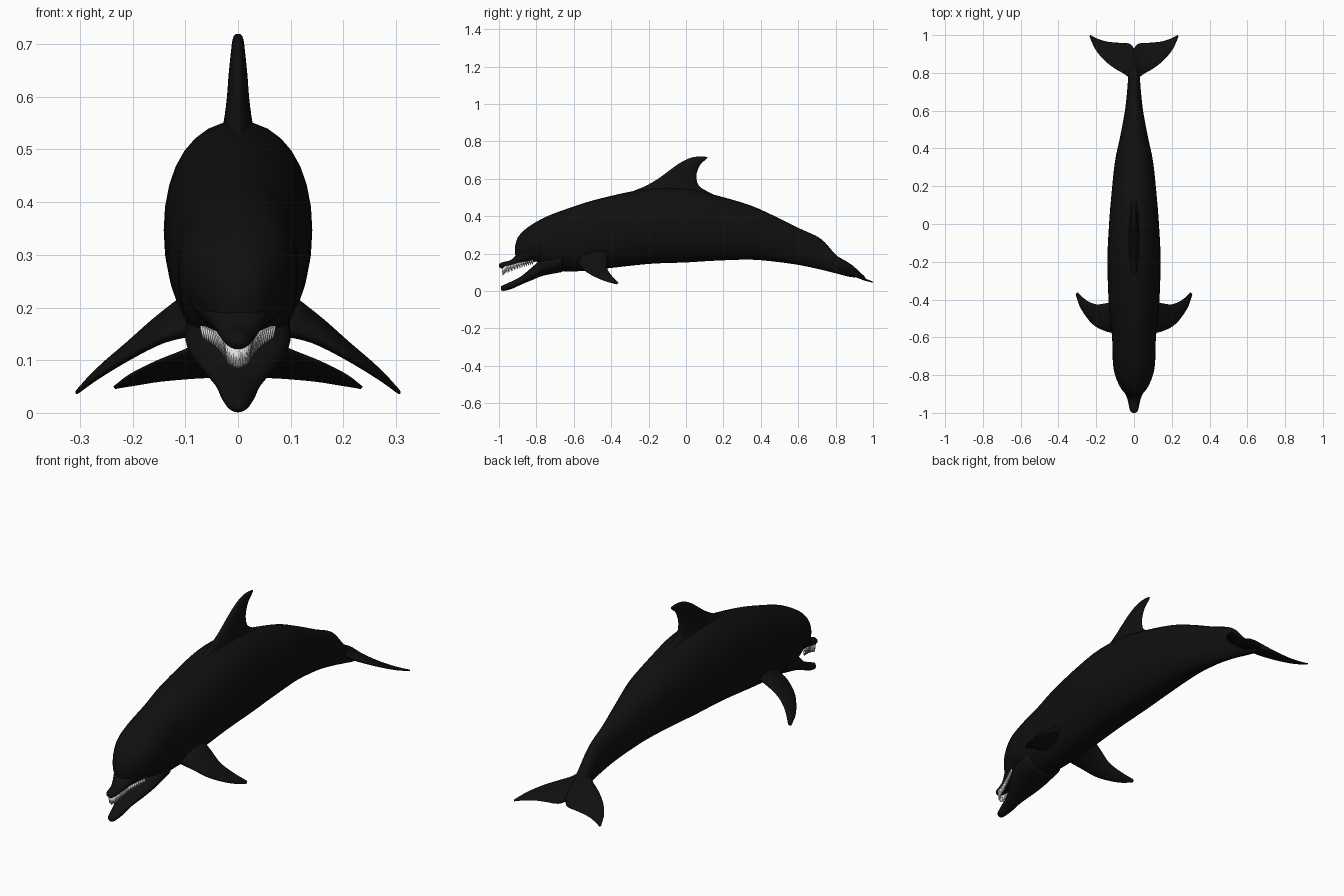
import bpy, bmesh, math
from mathutils import Vector, Matrix

cube = bpy.data.objects.get("Cube")
if cube:
    bpy.data.objects.remove(cube)


def material(name, rgb):
    m = bpy.data.materials.new(name)
    m.use_nodes = True
    m.diffuse_color = (*rgb, 1)
    m.node_tree.nodes["Principled BSDF"].inputs["Base Color"].default_value = (*rgb, 1)
    return m


SKIN = material("black_skin", (0.005, 0.005, 0.005))
WHITE = material("tooth_white", (0.8, 0.8, 0.8))


def finish(bm, name, mat):
    bmesh.ops.recalc_face_normals(bm, faces=bm.faces)
    for f in bm.faces:
        f.smooth = True
    mesh = bpy.data.meshes.new(name)
    bm.to_mesh(mesh)
    bm.free()
    mesh.materials.append(mat)
    ob = bpy.data.objects.new(name, mesh)
    bpy.context.collection.objects.link(ob)
    return ob


def spline(keys, t):
    """Catmull-Rom value of a list of vectors at t."""
    i = min(int(t), len(keys) - 2)
    u = t - i
    p1, p2 = keys[i], keys[i + 1]
    p0 = keys[i - 1] if i else p1 * 2 - p2
    p3 = keys[i + 2] if i + 2 < len(keys) else p2 * 2 - p1
    return (p1 * 2 + (p2 - p0) * u + (p0 * 2 - p1 * 5 + p2 * 4 - p3) * u * u
            + (p1 * 3 - p0 - p2 * 3 + p3) * u ** 3) / 2


def loft(name, sections, sides=24, steps=4, power=1.0):
    """Skin rings, each given by two opposite edge points and a half thickness vector."""
    columns = [[Vector(s[k]) for s in sections] for k in range(3)]
    bm = bmesh.new()
    rings = []
    for j in range((len(sections) - 1) * steps + 1):
        p, q, side = (spline(c, j / steps) for c in columns)
        ring = []
        for k in range(sides):
            a = math.tau * k / sides
            c, s = (math.copysign(abs(v) ** power, v) for v in (math.cos(a), math.sin(a)))
            ring.append(bm.verts.new((p + q) / 2 + (p - q) / 2 * c + side * s))
        rings.append(ring)
    for r0, r1 in zip(rings, rings[1:]):
        for k in range(sides):
            n = (k + 1) % sides
            bm.faces.new((r0[k], r0[n], r1[n], r1[k]))
    bm.faces.new(rings[0])
    bm.faces.new(rings[-1])
    return finish(bm, name, SKIN)


def upright(rows):
    """Sections across y from (y, top, bottom, half width)."""
    return [((0, y, t), (0, y, b), (w, 0, 0)) for y, t, b, w in rows]


# Trunk, from forehead to tail stock
loft("body", upright([
    (-.915, .235, .2, .015), (-.9, .285, .165, .045), (-.86, .33, .155, .075),
    (-.8, .37, .158, .1), (-.73, .405, .115, .112), (-.6, .452, .105, .116),
    (-.45, .497, .118, .132), (-.2, .548, .145, .141), (0, .548, .153, .132),
    (.15, .515, .162, .12), (.33, .463, .168, .101), (.45, .412, .16, .076),
    (.6, .338, .14, .048), (.72, .28, .115, .035), (.8, .195, .095, .03),
    (.88, .128, .075, .02), (.93, .09, .075, .006)]), sides=32, power=.92)

# Open beak
loft("upper_jaw", upright([
    (-1, .142, .13, .008), (-.985, .153, .121, .022), (-.93, .17, .128, .034),
    (-.88, .23, .14, .055), (-.8, .29, .158, .092), (-.7, .3, .17, .1)]))
loft("lower_jaw", upright([
    (-.99, .026, .008, .008), (-.975, .033, .001, .02), (-.93, .053, .012, .032),
    (-.88, .08, .035, .044), (-.82, .13, .06, .074), (-.76, .18, .083, .098),
    (-.66, .23, .102, .1)]))

# Dorsal fin: leading and trailing y at each height
loft("dorsal_fin", [((0, a, z), (0, b, z), (w, 0, 0)) for z, a, b, w in [
    (.48, -.36, .22, .04), (.53, -.29, .12, .032), (.56, -.22, .072, .026),
    (.6, -.15, .056, .021), (.64, -.095, .06, .018), (.68, -.04, .08, .014),
    (.705, .005, .108, .011), (.715, .035, .115, .008), (.719, .06, .1, .004)]])

# Paired fins: leading edge, trailing edge, half thickness
FLIPPER = [((.09, -.58, .16), (.09, -.41, .21), .035),
           ((.15, -.568, .14), (.15, -.42, .172), .022),
           ((.22, -.53, .1), (.2, -.425, .132), .014),
           ((.28, -.45, .06), (.25, -.405, .092), .009),
           ((.308, -.375, .037), (.3, -.362, .045), .004)]
FLUKE = [((0, .75, .19), (0, .93, .085), .028),
         ((.045, .79, .145), (.025, .955, .072), .018),
         ((.1, .822, .12), (.09, .96, .066), .011),
         ((.155, .865, .098), (.15, .967, .06), .008),
         ((.205, .925, .073), (.2, .984, .052), .006),
         ((.236, .993, .05), (.23, 1, .047), .003)]


def paired(name, rows, normal):
    n = Vector(normal).normalized()
    for label, m in (("left_", 1), ("right_", -1)):
        flip = Matrix.Diagonal((m, 1, 1))
        loft(label + name, [(flip @ Vector(p), flip @ Vector(q), flip @ (n * t))
                            for p, q, t in rows], sides=16)


paired("flipper", FLIPPER, (.6, -.11, .79))
paired("fluke", FLUKE, (0, .45, .9))

# Teeth hanging along both edges of the upper jaw
bm = bmesh.new()
path = [Vector(p) for p in ((0, -.98, .13), (.017, -.97, .133), (.026, -.93, .142),
                            (.042, -.88, .154), (.066, -.82, .165))]
COUNT = 24
for side in (1, -1):
    for k in range(COUNT):
        t = k / (COUNT - 1)
        p = spline(path, t * (len(path) - 1))
        h = .046 - .022 * t
        spot = Matrix.Translation((side * p.x, p.y, p.z - h / 2)) @ Matrix.Rotation(math.pi, 4, 'X')
        bmesh.ops.create_cone(bm, cap_ends=True, segments=8, radius1=.006, radius2=.0012,
                              depth=h, matrix=spot)
finish(bm, "upper_teeth", WHITE)
